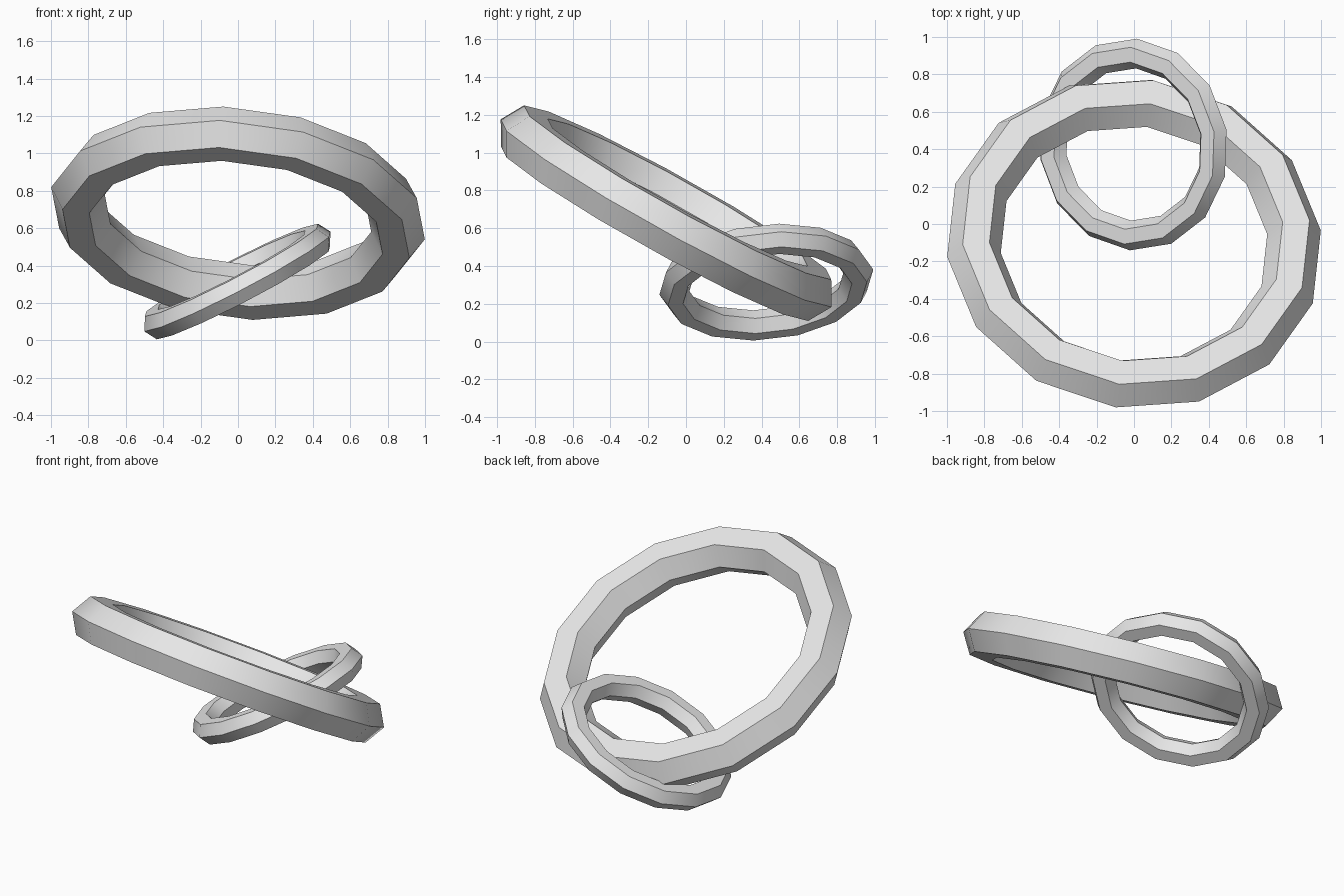
import bpy
import math
from mathutils import Matrix, Vector

default_cube = bpy.data.objects.get("Cube")
if default_cube:
    bpy.data.objects.remove(default_cube, do_unlink=True)

# One plain grey for both rings
grey = bpy.data.materials.new("light_grey")
grey.use_nodes = True
grey.diffuse_color = (0.8, 0.8, 0.8, 1)
grey.node_tree.nodes["Principled BSDF"].inputs["Base Color"].default_value = (0.8, 0.8, 0.8, 1)


def add_ring(name, centre, normal, spoke, radius, thickness):
    """Hexagonal-section ring; spoke is the direction of one segment corner."""
    bpy.ops.mesh.primitive_torus_add(
        major_segments=14, minor_segments=6,
        major_radius=radius, minor_radius=thickness)
    ring = bpy.context.object
    ring.name = name
    ring.data.name = name
    z = Vector(normal).normalized()
    x = Vector(spoke)
    x = (x - z * x.dot(z)).normalized()
    y = z.cross(x)
    turn = Matrix((x, y, z)).transposed().to_4x4()
    ring.matrix_world = Matrix.Translation(centre) @ turn
    ring.data.materials.append(grey)
    bpy.ops.object.shade_smooth_by_angle(angle=math.radians(30))
    return ring


# Large ring, high at the front
add_ring("large_ring", (0, -0.105, 0.68), (0.101, 0.556, 1),
         (-1, -0.07, 0.14), 0.866, 0.145)

# Small ring linked through the back of the large one
add_ring("small_ring", (-0.003, 0.425, 0.315), (-0.52, -0.10, 1),
         (0.02, 0.565, 0.065), 0.49, 0.08)
